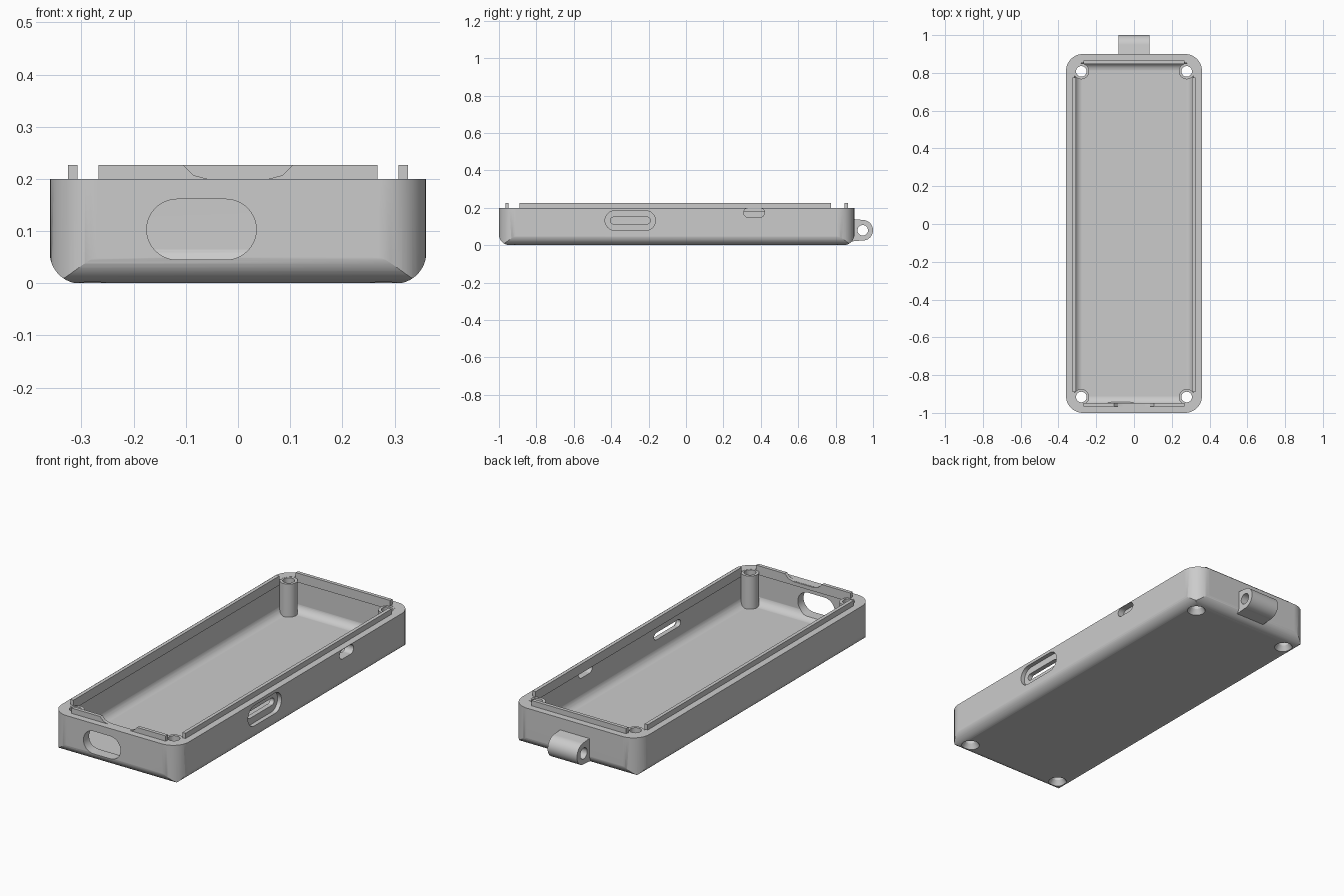
import bpy, bmesh
from math import pi, cos, sin, radians
from mathutils import Vector

cube = bpy.data.objects.get("Cube")
if cube:
    bpy.data.objects.remove(cube, do_unlink=True)

grey = bpy.data.materials.new("plain grey plastic")
grey.use_nodes = True
COLOUR = (0.6, 0.6, 0.6, 1)
grey.diffuse_color = COLOUR
grey.node_tree.nodes["Principled BSDF"].inputs["Base Color"].default_value = COLOUR

HALF_W, FRONT, BACK, RIM = 0.36, -1.0, 0.9, 0.2


def arc(cx, cy, r, start, end, steps=12):
    angles = [radians(start + (end - start) * i / steps) for i in range(steps + 1)]
    return [(cx + r * cos(a), cy + r * sin(a)) for a in angles]


def rounded_rect(x0, x1, y0, y1, r):
    return (arc(x1 - r, y1 - r, r, 0, 90) + arc(x0 + r, y1 - r, r, 90, 180)
            + arc(x0 + r, y0 + r, r, 180, 270) + arc(x1 - r, y0 + r, r, 270, 360))


def stadium(x0, x1, y0, y1):
    r = (y1 - y0) / 2
    return arc(x1 - r, y0 + r, r, -90, 90, 20) + arc(x0 + r, y0 + r, r, 90, 270, 20)


def tub_profile(a0, a1, floor, top, r):
    return ([(a1, top), (a0, top)] + arc(a0 + r, floor + r, r, 180, 270)
            + arc(a1 - r, floor + r, r, 270, 360))


def prism(name, points, axis, lo, hi):
    """Extrude a 2D outline along an axis, from lo to hi."""
    place = {"x": lambda a, b, t: (t, a, b),
             "y": lambda a, b, t: (a, t, b),
             "z": lambda a, b, t: (a, b, t)}[axis]
    bm = bmesh.new()
    face = bm.faces.new([bm.verts.new(place(a, b, lo)) for a, b in points])
    ext = bmesh.ops.extrude_face_region(bm, geom=[face], use_keep_orig=True)
    verts = [g for g in ext["geom"] if isinstance(g, bmesh.types.BMVert)]
    bmesh.ops.translate(bm, verts=verts, vec=Vector(place(0, 0, hi - lo)))
    return finish(name, bm)


def cone(name, x, y, z0, z1, r0, r1):
    bm = bmesh.new()
    bmesh.ops.create_cone(bm, cap_ends=True, segments=32, radius1=r0, radius2=r1, depth=z1 - z0)
    bmesh.ops.translate(bm, verts=bm.verts, vec=(x, y, (z0 + z1) / 2))
    return finish(name, bm)


def finish(name, bm):
    bmesh.ops.recalc_face_normals(bm, faces=bm.faces)
    mesh = bpy.data.meshes.new(name)
    bm.to_mesh(mesh)
    bm.free()
    mesh.materials.append(grey)
    obj = bpy.data.objects.new(name, mesh)
    bpy.context.collection.objects.link(obj)
    return obj


def activate(obj):
    bpy.ops.object.select_all(action="DESELECT")
    obj.select_set(True)
    bpy.context.view_layer.objects.active = obj


def combine(obj, other, operation):
    """Apply one boolean and discard the helper."""
    mod = obj.modifiers.new("cut", "BOOLEAN")
    mod.operation, mod.object, mod.solver = operation, other, "EXACT"
    activate(obj)
    bpy.ops.object.modifier_apply(modifier=mod.name)
    bpy.data.objects.remove(other, do_unlink=True)


def tub(name, inset, floor, top, corner, fillet):
    """Rounded plan crossed with two profiles that round the bottom edges."""
    w, y0, y1, e = HALF_W - inset, FRONT + inset, BACK - inset, 0.001
    body = prism(name, rounded_rect(-w, w, y0, y1, corner), "z", floor - 0.1, top + 0.1)
    across = tub_profile(-w - e, w + e, floor - e, top, fillet)
    along = tub_profile(y0 - e, y1 + e, floor, top + 0.05, fillet)
    combine(body, prism("across", across, "y", -1.3, 1.3), "INTERSECT")
    combine(body, prism("along", along, "x", -0.6, 0.6), "INTERSECT")
    return body


# Hollow case
case = tub("case_shell", 0, 0, RIM, 0.09, 0.06)
combine(case, tub("cavity", 0.046, 0.03, 0.3, 0.05, 0.045), "DIFFERENCE")

# Screw posts with through holes and countersinks
spots = [(sx * 0.279, y) for sx in (-1, 1) for y in (-0.916, 0.808)]
for x, y in spots:
    combine(case, cone("post", x, y, 0.015, RIM - 0.001, 0.042, 0.042), "UNION")
for x, y in spots:
    combine(case, cone("hole", x, y, -0.1, 0.3, 0.028, 0.028), "DIFFERENCE")
    combine(case, cone("countersink", x, y, -0.01, 0.028, 0.05, 0.027), "DIFFERENCE")

# Openings in the front and left walls
openings = [
    prism("front_port", stadium(-0.175, 0.035, 0.045, 0.161), "y", -1.1, -0.9),
    prism("port_recess", stadium(-0.433, -0.163, 0.08, 0.184), "x", 0.338, 0.5),
    prism("port_slot", stadium(-0.405, -0.19, 0.114, 0.15), "x", 0.25, 0.5),
    prism("small_slot", stadium(0.308, 0.42, 0.15, 0.198), "x", 0.25, 0.5),
]
for opening in openings:
    combine(case, opening, "DIFFERENCE")

# Raised locating lip, in four strips
LIP_TOP, OUT, IN = 0.227, 0.034, 0.052


def strip(name, x0, x1, y0, y1):
    return prism(name, [(x0, y0), (x1, y0), (x1, y1), (x0, y1)], "z", RIM - 0.02, LIP_TOP)


parts = [case]
for name, s in (("left", 1), ("right", -1)):
    xs = sorted((s * (HALF_W - IN), s * (HALF_W - OUT)))
    parts.append(strip(name + "_lip", *xs, -0.89, 0.775))
parts.append(strip("back_lip", -0.267, 0.267, BACK - IN, BACK - OUT))
front_lip = strip("front_lip", -0.267, 0.267, FRONT + OUT, FRONT + IN)
notch = [(-0.115, 0.24), (-0.105, LIP_TOP), (-0.085, 0.207), (-0.055, 0.199)]
notch += [(-x, z) for x, z in reversed(notch)]
combine(front_lip, prism("notch", notch, "y", -1.1, -0.9), "DIFFERENCE")
parts.append(front_lip)

# Strap loop at the back
outline = [(0.88, 0.02)] + arc(0.945, 0.08, 0.055, -95, 85, 32) + [(0.88, 0.141)]
loop = prism("strap_loop", outline, "x", -0.083, 0.083)
combine(loop, prism("loop_hole", arc(0.945, 0.08, 0.028, 0, 350, 35), "x", -0.2, 0.2), "DIFFERENCE")
parts.append(loop)

# Smooth the curves and keep the flats flat
for part in parts:
    activate(part)
    bpy.ops.object.shade_smooth_by_angle(angle=radians(25))
    mod = part.modifiers.new("flat faces", "WEIGHTED_NORMAL")
    mod.keep_sharp = True
